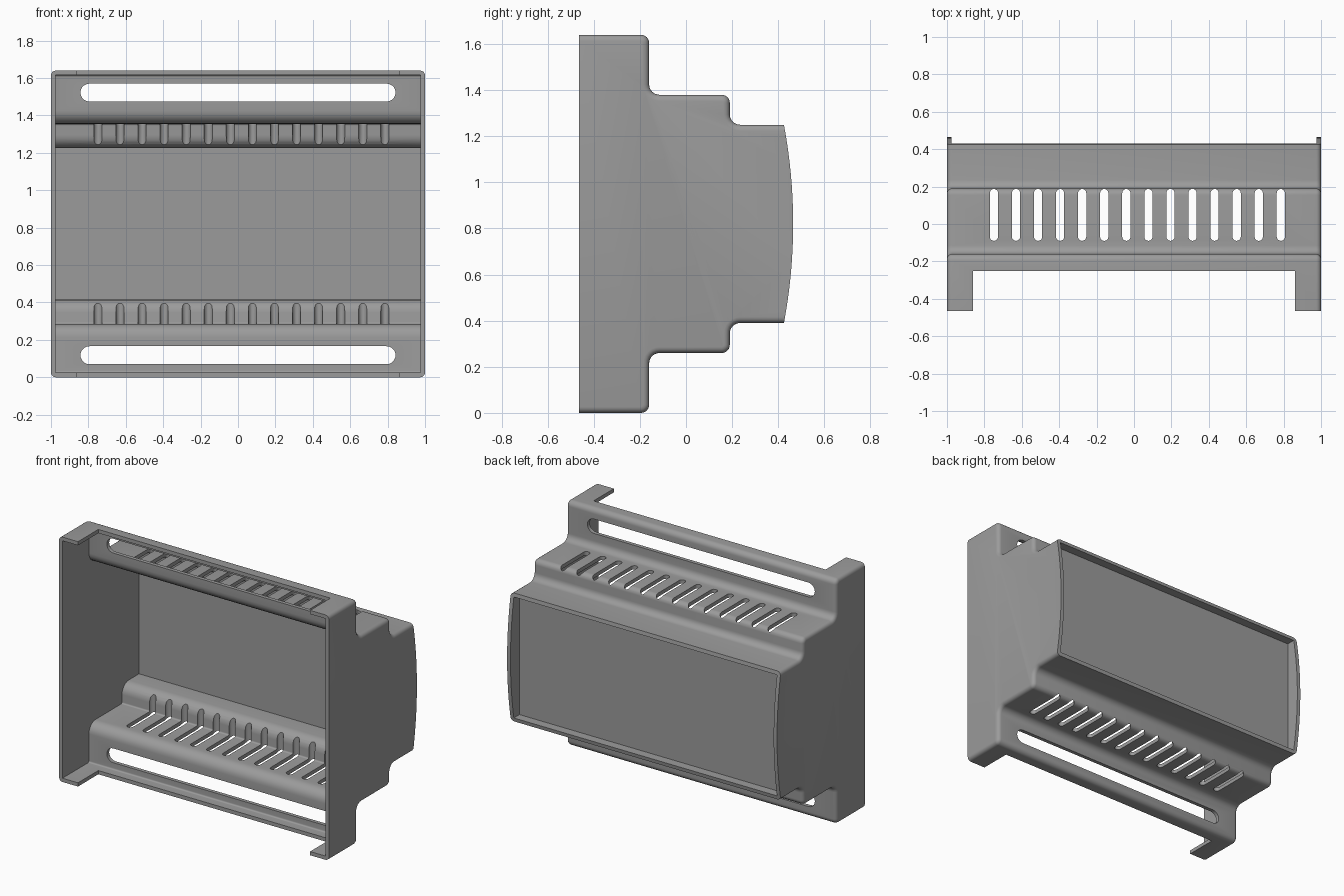
import bpy, bmesh, math
from mathutils import Vector

if "Cube" in bpy.data.objects:
    bpy.data.objects.remove(bpy.data.objects["Cube"])

H = 1.64          # total height
T = 0.025         # wall thickness
FRONT = -0.465    # open side


def rounded(corners, steps=6):
    """Turn (y, z, radius) corners into points with arcs at the right-angle corners."""
    pts = []
    for i, (y, z, r) in enumerate(corners):
        p = Vector((y, z))
        if r == 0:
            pts.append(p)
            continue
        a = (Vector(corners[i - 1][:2]) - p).normalized()
        b = (Vector(corners[i + 1][:2]) - p).normalized()
        c = p + (a + b) * r
        for k in range(steps + 1):
            t = math.pi / 2 * k / steps
            pts.append(c - b * r * math.cos(t) - a * r * math.sin(t))
    return pts


def mirrored(pts):
    """Lower half of a profile, in reverse order."""
    return [Vector((p.x, H - p.y)) for p in reversed(pts)]


def prism(name, base, offset):
    """Solid made by sweeping a flat 3D outline along an offset."""
    bm = bmesh.new()
    face = bm.faces.new([bm.verts.new(p) for p in base])
    new = bmesh.ops.extrude_face_region(bm, geom=[face])["geom"]
    bmesh.ops.translate(bm, vec=offset,
                        verts=[v for v in new if isinstance(v, bmesh.types.BMVert)])
    bmesh.ops.recalc_face_normals(bm, faces=bm.faces)
    mesh = bpy.data.meshes.new(name)
    bm.to_mesh(mesh)
    bm.free()
    ob = bpy.data.objects.new(name, mesh)
    bpy.context.collection.objects.link(ob)
    return ob


def box(name, lo, hi):
    base = [(lo[0], lo[1], lo[2]), (hi[0], lo[1], lo[2]),
            (hi[0], hi[1], lo[2]), (lo[0], hi[1], lo[2])]
    return prism(name, base, (0, 0, hi[2] - lo[2]))


def stadium(length, width, steps=10):
    """Slot outline, long in its first coordinate, centred on zero."""
    r, pts = width / 2, []
    for side in (1, -1):
        for k in range(steps + 1):
            t = math.pi * (k / steps - 0.5)
            pts.append((side * (length / 2 - r + r * math.cos(t)), side * r * math.sin(t)))
    return pts


def cut(target, cutter):
    bpy.context.view_layer.objects.active = target
    mod = target.modifiers.new("cut", "BOOLEAN")
    mod.operation = "DIFFERENCE"
    mod.solver = "EXACT"
    mod.object = cutter
    bpy.ops.object.modifier_apply(modifier=mod.name)
    bpy.data.objects.remove(cutter)


# Stepped outer body with bowed rear edge
top = rounded([(FRONT, H, 0), (-0.16, H, 0.035), (-0.16, 1.38, 0.045),
               (0.19, 1.38, 0.035), (0.19, 1.25, 0.045), (0.425, 1.25, 0)])
bow = []
for k in range(1, 16):
    u = 1 - k / 8
    bow.append(Vector((0.465 - 0.04 * u * u, H / 2 + 0.43 * u)))
outline = top + bow + mirrored(top)
body = prism("housing_shell", [(-1, p.x, p.y) for p in outline], (2, 0, 0))

# Round the long side edges, leaving the open front and the bowed edge sharp
bm = bmesh.new()
bm.from_mesh(body.data)
edges = []
for e in bm.edges:
    a, b = (v.co for v in e.verts)
    same_side = abs(a.x - b.x) < 1e-4
    if same_side and min(a.y, b.y) < 0.424 and max(a.y, b.y) > FRONT + 1e-4:
        edges.append(e)
bmesh.ops.bevel(bm, geom=edges, offset=0.026, segments=4, profile=0.5, affect="EDGES")
bm.to_mesh(body.data)
bm.free()

# Hollow interior following the steps
inner = rounded([(-0.6, H - T, 0), (-0.16 - T, H - T, 0.01), (-0.16 - T, 1.38 - T, 0.07),
                 (0.19 - T, 1.38 - T, 0.01), (0.19 - T, 1.25 - T, 0.07),
                 (0.345, 1.25 - T, 0)])
cut(body, prism("cavity", [(T - 1, p.x, p.y) for p in inner + mirrored(inner)],
                (2 - 2 * T, 0, 0)))

# Recessed rear panel
cut(body, box("panel_recess", (T - 1, 0.37, 0.39 + T), (1 - T, 0.7, 1.25 - T)))

# Wide notch in the upper and lower lips
cut(body, box("lip_notch", (-0.86, -0.7, -0.2), (0.86, -0.25, H + 0.2)))

# Long slots in the upper and lower flanges
for zc in (1.522, H - 1.522):
    cut(body, prism("long_slot", [(x, -0.24, zc + z) for x, z in stadium(1.685, 0.096)],
                    (0, 0.16, 0)))

# Row of ventilation slots through both steps
for i in range(14):
    xc = -0.749 + 0.118 * i
    cut(body, prism("vent", [(xc + w, 0.0485 + l, 0.2) for l, w in stadium(0.277, 0.044)],
                    (0, 0, 1.25)))

# Single grey plastic
grey = bpy.data.materials.new("mid_grey_plastic")
grey.diffuse_color = (0.33, 0.33, 0.33, 1)
grey.use_nodes = True
grey.node_tree.nodes["Principled BSDF"].inputs["Base Color"].default_value = grey.diffuse_color
body.data.materials.clear()
body.data.materials.append(grey)

bpy.ops.object.select_all(action="DESELECT")
body.select_set(True)
bpy.context.view_layer.objects.active = body
bpy.ops.object.shade_smooth_by_angle(angle=math.radians(30))
